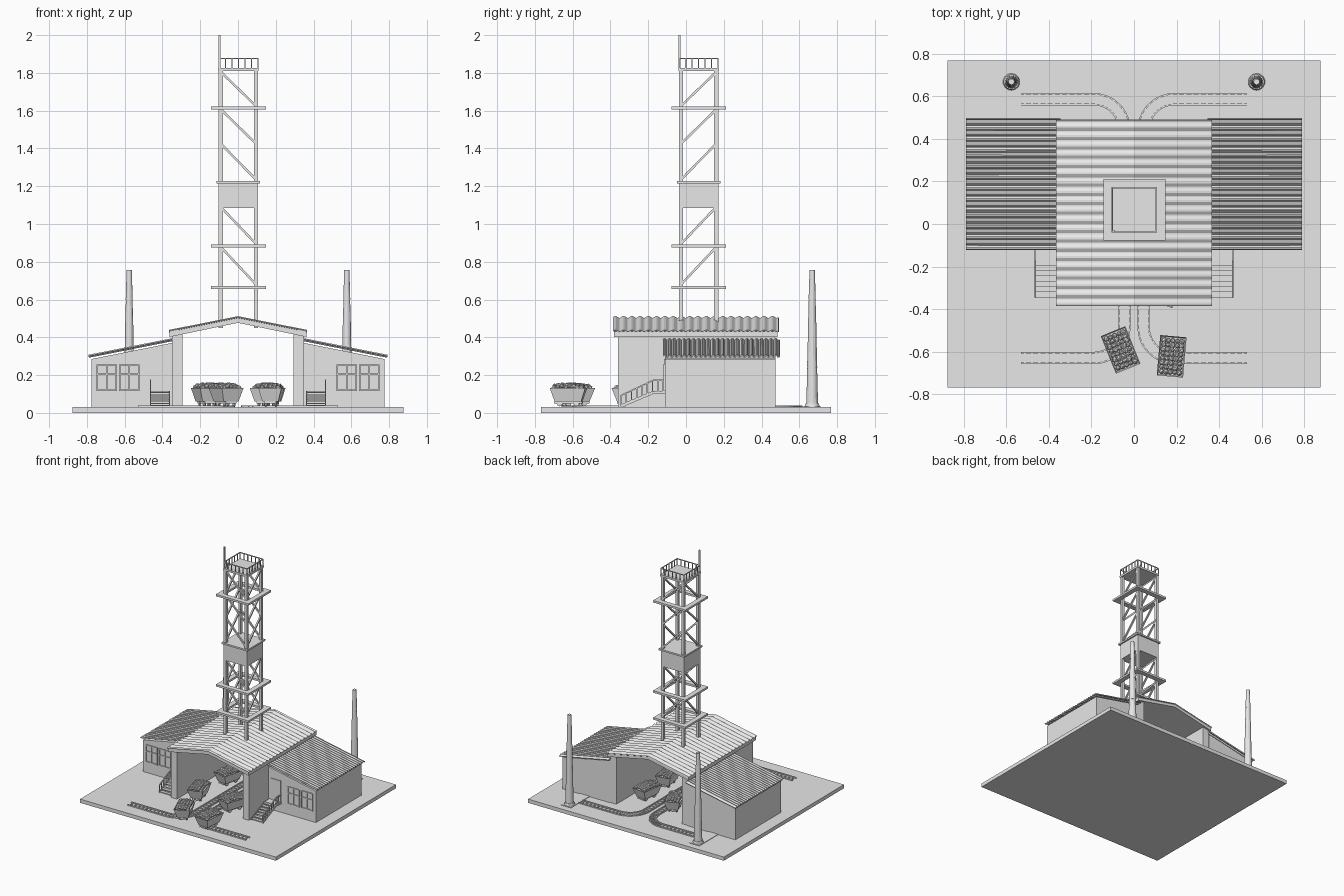
import bpy, bmesh, math, random
from mathutils import Vector, Matrix

random.seed(4)
if "Cube" in bpy.data.objects:
    bpy.data.objects.remove(bpy.data.objects["Cube"])

GREY = (0.8, 0.8, 0.8, 1)
mat = bpy.data.materials.new("plain_grey")
mat.use_nodes = True
mat.diffuse_color = GREY
mat.node_tree.nodes["Principled BSDF"].inputs["Base Color"].default_value = GREY

GROUND = 0.03


def finish(bm, name, loc=(0, 0, 0), turn=0):
    bmesh.ops.recalc_face_normals(bm, faces=bm.faces)
    me = bpy.data.meshes.new(name)
    bm.to_mesh(me)
    bm.free()
    me.materials.append(mat)
    return place(me, name, loc, turn)


def place(me, name, loc, turn=0):
    ob = bpy.data.objects.new(name, me)
    ob.location = loc
    ob.rotation_euler.z = turn
    bpy.context.collection.objects.link(ob)
    return ob


def box(bm, x0, x1, y0, y1, z0, z1):
    size = Matrix.Diagonal((abs(x1 - x0), abs(y1 - y0), abs(z1 - z0), 1))
    mid = Matrix.Translation(((x0 + x1) / 2, (y0 + y1) / 2, (z0 + z1) / 2))
    return bmesh.ops.create_cube(bm, size=1, matrix=mid @ size)["verts"]


def beam(bm, a, b, w, h=None):
    a, b = Vector(a), Vector(b)
    d = b - a
    rot = d.to_track_quat('Y', 'Z').to_matrix().to_4x4()
    size = Matrix.Diagonal((w, d.length, h or w, 1))
    bmesh.ops.create_cube(bm, size=1, matrix=Matrix.Translation((a + b) / 2) @ rot @ size)


def prism(bm, profile, y0, y1):
    # extrude an (x, z) outline along y
    face = bm.faces.new([bm.verts.new((x, y0, z)) for x, z in profile])
    ext = bmesh.ops.extrude_face_region(bm, geom=[face])
    moved = [g for g in ext["geom"] if isinstance(g, bmesh.types.BMVert)]
    bmesh.ops.translate(bm, verts=moved, vec=(0, y1 - y0, 0))


def corrugated(name, line, y0, y1, waves, amp):
    # ribbed sheet following an (x, z) line, ribs running down the slope
    bm = bmesh.new()
    n = waves * 6
    rows = []
    for i in range(n + 1):
        dz = amp * math.sin(math.tau * i / 6)
        rows.append([bm.verts.new((x, y0 + (y1 - y0) * i / n, z + dz)) for x, z in line])
    for r, q in zip(rows, rows[1:]):
        for k in range(len(line) - 1):
            bm.faces.new((r[k], r[k + 1], q[k + 1], q[k]))
    ob = finish(bm, name)
    mod = ob.modifiers.new("thickness", 'SOLIDIFY')
    mod.thickness = 0.006
    mod.offset = 0


# ground slab
bm = bmesh.new()
box(bm, -0.877, 0.877, -0.768, 0.768, 0, GROUND)
finish(bm, "ground_slab")

# open central hall: side walls, gabled slab and ribbed sheet
bm = bmesh.new()
for s in (-1, 1):
    prism(bm, [(s * 0.295, GROUND), (s * 0.35, GROUND), (s * 0.35, 0.415), (s * 0.295, 0.43)], -0.36, 0.47)
finish(bm, "hall_walls")
bm = bmesh.new()
prism(bm, [(-0.362, 0.402), (0, 0.477), (0.362, 0.402), (0.362, 0.43), (0, 0.502), (-0.362, 0.43)], -0.38, 0.485)
finish(bm, "hall_roof_slab")
corrugated("hall_roof_sheet", [(-0.366, 0.432), (0, 0.505), (0.366, 0.432)], -0.385, 0.49, 20, 0.005)

FRONT = -0.11
for s, side in ((-1, "right"), (1, "left")):
    # side wing with lean-to roof
    bm = bmesh.new()
    prism(bm, [(s * 0.35, GROUND), (s * 0.775, GROUND), (s * 0.775, 0.285), (s * 0.35, 0.37)], FRONT, 0.475)
    finish(bm, side + "_wing")
    corrugated(side + "_wing_roof", [(s * 0.345, 0.388), (s * 0.79, 0.3)], -0.12, 0.495, 24, 0.006)
    # door and windows
    bm = bmesh.new()
    box(bm, s * 0.37, s * 0.46, FRONT - 0.006, FRONT, 0.115, 0.285)
    finish(bm, side + "_door")
    bm = bmesh.new()
    for x in (0.525, 0.645):
        for k in range(3):
            px = x + k * 0.05
            box(bm, s * (px - 0.004), s * (px + 0.004), FRONT - 0.008, FRONT, 0.115, 0.255)
        for z in (0.115, 0.2, 0.25):
            box(bm, s * x, s * (x + 0.1), FRONT - 0.008, FRONT, z, z + 0.008)
    finish(bm, side + "_window_frames")
    # entrance stairs, landing and handrails
    bm = bmesh.new()
    box(bm, s * 0.36, s * 0.465, -0.175, FRONT, 0.1, 0.115)
    steps = 7
    for i in range(steps):
        y = -0.345 + i * 0.025
        z = 0.042 + i * 0.0115
        box(bm, s * 0.365, s * 0.46, y, y + 0.025, z - 0.007, z)
    for x in (0.362, 0.463):
        beam(bm, (s * x, -0.345, 0.036), (s * x, -0.175, 0.108), 0.005, 0.016)
    x = s * 0.463
    beam(bm, (x, -0.345, 0.092), (x, -0.175, 0.172), 0.007)
    beam(bm, (x, -0.175, 0.172), (x, FRONT, 0.172), 0.007)
    for i in range(9):
        y = -0.345 + i * 0.028
        z = 0.035 + min(i * 0.0133, 0.08)
        box(bm, x - 0.003, x + 0.003, y - 0.003, y + 0.003, z, z + 0.057)
    finish(bm, side + "_stairs")
    # chimney on its pad
    bm = bmesh.new()
    box(bm, s * 0.53, s * 0.62, 0.475, 0.715, GROUND, 0.034)
    finish(bm, side + "_chimney_pad")
    bm = bmesh.new()
    rings = [(0.04, 0.034, 0.05), (0.031, 0.05, 0.24), (0.027, 0.24, 0.43), (0.023, 0.43, 0.6), (0.019, 0.6, 0.757)]
    for r, z0, z1 in rings:
        bmesh.ops.create_cone(bm, cap_ends=True, segments=14, radius1=r, radius2=r - 0.005, depth=z1 - z0,
                              matrix=Matrix.Translation((0, 0, (z0 + z1) / 2)))
    finish(bm, side + "_chimney", (s * 0.576, 0.668, 0))
    # curved railway track
    R, X, YF, YB = 0.145, 0.045, -0.63, 0.587
    arc = [math.radians(a) for a in range(0, 91, 10)]
    front = [(X + R - R * math.sin(a), YF + R - R * math.cos(a)) for a in arc]
    back = [(X + R - R * math.cos(a), YB - R + R * math.sin(a)) for a in arc]
    path = [Vector((s * x, y, 0.033)) for x, y in [(0.53, YF)] + front + back + [(0.53, YB)]]
    bm = bmesh.new()
    for off in (-0.025, 0.025):
        pts = []
        for i, p in enumerate(path):
            d = (path[min(i + 1, len(path) - 1)] - path[max(i - 1, 0)]).normalized()
            if i in (1, len(path) - 2):
                d = Vector((d.x, 0, 0)).normalized()
            pts.append(p + Vector((-d.y, d.x, 0)) * off + Vector((0, 0, 0.002)))
        for a, b in zip(pts, pts[1:]):
            beam(bm, a, b, 0.008, 0.009)
    for a, b in zip(path, path[1:]):
        d = b - a
        side_dir = Vector((-d.y, d.x, 0)).normalized() * 0.026
        count = max(1, round(d.length / 0.035))
        for k in range(count):
            c = a + d * (k + 0.5) / count
            beam(bm, c - side_dir, c + side_dir, 0.01, 0.006)
    finish(bm, side + "_track")

# lattice tower
CX, CY, H = 0.002, 0.067, 0.093
tower = (CX, CY, 0)
bm = bmesh.new()
for sx in (-H, H):
    for sy in (-H, H):
        box(bm, sx - 0.011, sx + 0.011, sy - 0.011, sy + 0.011, 0.45, 1.815)
finish(bm, "tower_legs", tower)
bm = bmesh.new()
for z0, z1 in ((0.68, 0.878), (0.895, 1.09), (1.235, 1.425), (1.425, 1.607), (1.625, 1.805)):
    for e in (-H, H):
        beam(bm, (-H, e, z1), (H, e, z0), 0.012)
        beam(bm, (e, -H, z0), (e, H, z1), 0.012)
finish(bm, "tower_braces", tower)
bm = bmesh.new()
for z in (0.665, 0.883, 1.613):
    for e in (-0.125, 0.125):
        box(bm, -0.145, 0.145, e - 0.02, e + 0.02, z - 0.008, z + 0.008)
        box(bm, e - 0.02, e + 0.02, -0.105, 0.105, z - 0.008, z + 0.008)
finish(bm, "tower_walkways", tower)
bm = bmesh.new()
box(bm, -0.104, 0.104, -0.104, 0.104, 1.085, 1.215)
box(bm, -0.115, 0.115, -0.115, 0.115, 1.215, 1.228)
finish(bm, "tower_cabin", tower)
bm = bmesh.new()
box(bm, -0.107, 0.107, -0.107, 0.107, 1.81, 1.826)
finish(bm, "tower_deck", tower)
bm = bmesh.new()
E = 0.103
for e in (-E, E):
    beam(bm, (-E, e, 1.876), (E, e, 1.876), 0.006)
    beam(bm, (e, -E, 1.876), (e, E, 1.876), 0.006)
    for k in range(7):
        t = -E + k * E / 3
        beam(bm, (t, e, 1.82), (t, e, 1.876), 0.006)
        beam(bm, (e, t, 1.82), (e, t, 1.876), 0.006)
finish(bm, "tower_railing", tower)
bm = bmesh.new()
box(bm, -0.106, -0.094, -0.107, -0.095, 1.826, 2.0)
finish(bm, "antenna", tower)

# ore wagon: tapered tub, chassis, wheels and load, copied to each spot
bm = bmesh.new()
for v in box(bm, -0.062, 0.062, -0.095, 0.095, 0.06, 0.133):
    if v.co.z < 0.1:
        v.co.x *= 0.68
        v.co.y *= 0.74
top = max(bm.faces, key=lambda f: f.calc_center_median().z)
bmesh.ops.inset_region(bm, faces=[top], thickness=0.008)
bmesh.ops.translate(bm, verts=top.verts, vec=(0, 0, -0.012))
box(bm, -0.03, 0.03, -0.075, 0.075, 0.05, 0.06)
for y in (-0.045, 0.045):
    for x in (-0.027, 0.027):
        m = Matrix.Translation((x, y, 0.05)) @ Matrix.Rotation(math.pi / 2, 4, 'Y')
        bmesh.ops.create_cone(bm, cap_ends=True, segments=12, radius1=0.015, radius2=0.015, depth=0.008, matrix=m)
for i in range(5):
    for j in range(8):
        x, y = -0.042 + i * 0.021, -0.074 + j * 0.021
        z = 0.148 - 4 * (x * x + y * y * 0.3) + random.uniform(-0.003, 0.003)
        m = Matrix.Translation((x, y, z)) @ Matrix.Rotation(random.random() * 3, 4, (1, 1, 0))
        bmesh.ops.create_icosphere(bm, subdivisions=1, radius=random.uniform(0.012, 0.016), matrix=m)
first = finish(bm, "wagon_1", (-0.063, -0.592, 0), math.radians(22))
spots = [(0.177, -0.622, -5), (-0.165, -0.26, 15), (0.15, -0.285, -18), (-0.14, 0.08, -12),
         (0.175, -0.02, 10), (-0.11, 0.3, 20), (0.165, 0.26, -8)]
for i, (x, y, a) in enumerate(spots):
    place(first.data, f"wagon_{i + 2}", (x, y, 0), math.radians(a))
